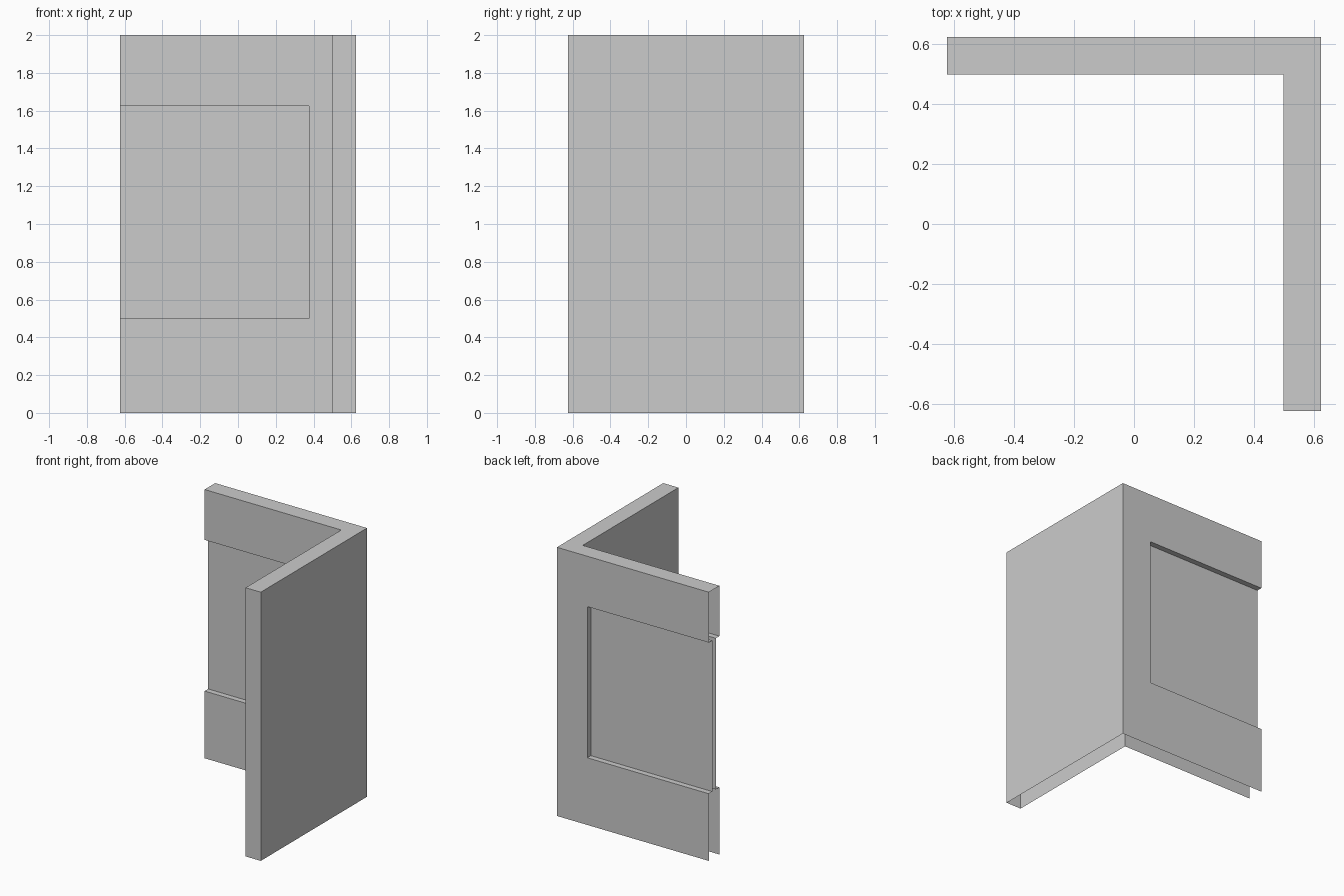
import bpy, bmesh
from mathutils import Vector

if "Cube" in bpy.data.objects:
    bpy.data.objects.remove(bpy.data.objects["Cube"])

H, R, T = 2.0, 0.625, 0.125            # height, half width, wall thickness
SILL, LINTEL, JAMB = 0.5, 1.625, 0.375  # window opening
DEPTH = T / 3                           # recess on each side of the pane

bm = bmesh.new()

# L-shaped top, walls dropped from it; left end and underside stay open
I = R - T
profile = [(-R, I), (I, I), (I, -R), (R, -R), (R, R), (-R, R)]
top = [bm.verts.new((x, y, H)) for x, y in profile]
low = [bm.verts.new((x, y, 0)) for x, y in profile]
bm.faces.new(top)
for i in range(5):
    bm.faces.new((top[i], low[i], low[i + 1], top[i + 1]))

# Cut lines of the window opening
for co, no in (((0, 0, SILL), (0, 0, 1)), ((0, 0, LINTEL), (0, 0, 1)), ((JAMB, 0, 0), (1, 0, 0))):
    bmesh.ops.bisect_plane(bm, geom=bm.verts[:] + bm.edges[:] + bm.faces[:],
                           plane_co=co, plane_no=no, dist=1e-5)


def recess(y, step):
    """Push the window area of one wall face inwards, leaving its left end open."""
    def inside(f):
        c = f.calc_center_median()
        return abs(c.y - y) < 1e-4 and c.x < JAMB and SILL < c.z < LINTEL
    face = next(f for f in bm.faces if inside(f))
    corners = [v for v in face.verts]
    rim = [e for e in face.edges if any(v.co.x > -R + 1e-4 for v in e.verts)]
    bmesh.ops.delete(bm, geom=[face], context='FACES')
    new = {v: bm.verts.new(v.co + Vector((0, step, 0))) for v in corners}
    for e in rim:
        a, b = e.verts
        bm.faces.new((a, b, new[b], new[a]))
    bm.faces.new([new[v] for v in corners])


recess(R, -DEPTH)   # outside
recess(I, DEPTH)    # inside

bmesh.ops.dissolve_limit(bm, angle_limit=0.01, verts=bm.verts[:], edges=bm.edges[:])
bmesh.ops.recalc_face_normals(bm, faces=bm.faces[:])

mesh = bpy.data.meshes.new("corner_wall_with_window")
bm.to_mesh(mesh)
bm.free()
wall = bpy.data.objects.new("corner_wall_with_window", mesh)
bpy.context.collection.objects.link(wall)
